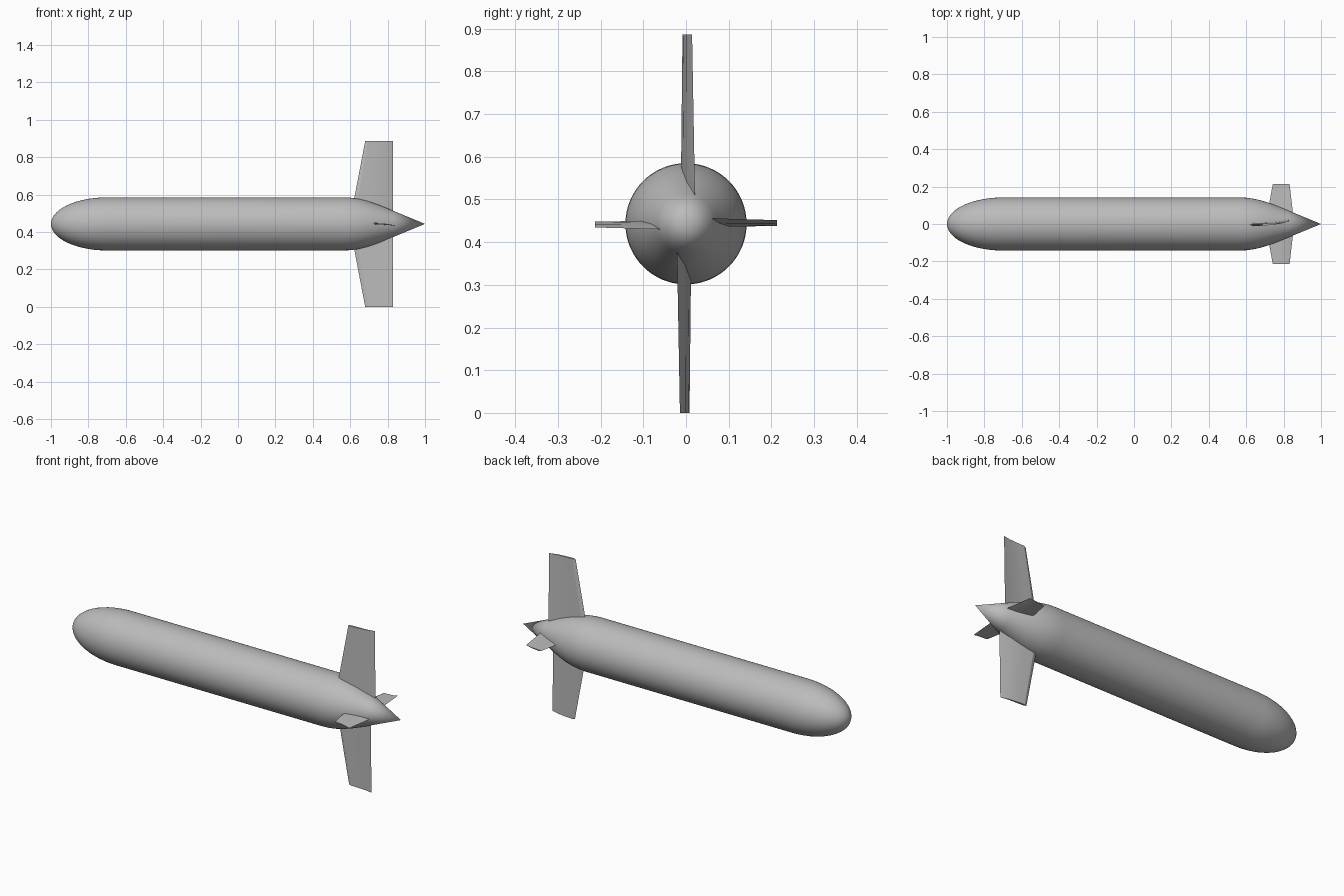
import bpy, bmesh, math
from mathutils import Matrix, Vector

if "Cube" in bpy.data.objects:
    bpy.data.objects.remove(bpy.data.objects["Cube"])

AXIS_Z = 0.443
RADIUS = 0.142

grey = bpy.data.materials.new("hull_grey")
grey.use_nodes = True
colour = (0.5, 0.5, 0.5, 1)
grey.diffuse_color = colour
grey.node_tree.nodes["Principled BSDF"].inputs["Base Color"].default_value = colour


def finish(bm, name, angle):
    bmesh.ops.recalc_face_normals(bm, faces=bm.faces)
    mesh = bpy.data.meshes.new(name)
    bm.to_mesh(mesh)
    bm.free()
    mesh.materials.append(grey)
    obj = bpy.data.objects.new(name, mesh)
    bpy.context.collection.objects.link(obj)
    obj.location.z = AXIS_Z
    bpy.ops.object.select_all(action='DESELECT')
    obj.select_set(True)
    bpy.context.view_layer.objects.active = obj
    bpy.ops.object.shade_smooth_by_angle(angle=math.radians(angle))
    return obj


def hull():
    # Elliptical nose, straight middle and tapered tail cone, spun round x
    steps = 14
    profile = []
    for i in range(steps + 1):
        a = math.pi / 2 * i / steps
        profile.append((-0.7 - 0.3 * math.cos(a), RADIUS * math.sin(a)))
    profile += [(0.56, RADIUS), (0.6, 0.1405), (0.64, 0.135), (0.68, 0.126),
                (0.72, 0.1135), (0.76, 0.099), (0.83, 0.070), (1.0, 0)]
    bm = bmesh.new()
    verts = [bm.verts.new((x, 0, r)) for x, r in profile]
    edges = [bm.edges.new(pair) for pair in zip(verts, verts[1:])]
    bmesh.ops.spin(bm, geom=verts + edges, cent=(0, 0, 0), axis=(1, 0, 0),
                   angle=math.tau, steps=64)
    bmesh.ops.remove_doubles(bm, verts=bm.verts, dist=0.0001)
    finish(bm, "hull", 40)


# Cambered fin section: chord fraction and sideways offset per unit chord
SECTION = [(0, -0.02), (0.1, 0.022), (0.35, 0.03), (0.7, 0.045), (1, 0.095),
           (0.7, 0.01), (0.35, -0.035), (0.1, -0.055)]


def fin(name, root, tip, turn, flip=1):
    # Each station is (distance from axis, leading x, trailing x)
    bm = bmesh.new()
    rings = []
    for r, lead, trail in (root, tip):
        chord = trail - lead
        rings.append([bm.verts.new((lead + u * chord, flip * v * chord, r))
                      for u, v in SECTION])
    n = len(SECTION)
    for i in range(n):
        j = (i + 1) % n
        bm.faces.new((rings[0][i], rings[0][j], rings[1][j], rings[1][i]))
    for ring in rings:
        bm.faces.new(ring)
    bm.transform(Matrix.Rotation(math.radians(turn), 4, 'X'))
    finish(bm, name, 12)


hull()

# Tall fins above and below
tall = ((0.05, 0.605, 0.83), (0.443, 0.68, 0.83))
fin("upper_fin", *tall, 0)
fin("lower_fin", *tall, 180)

# Short fins on the front and back sides
short = ((0.04, 0.71, 0.852), (0.213, 0.742, 0.832))
fin("front_fin", *short, 90, -1)
fin("back_fin", *short, -90, -1)
